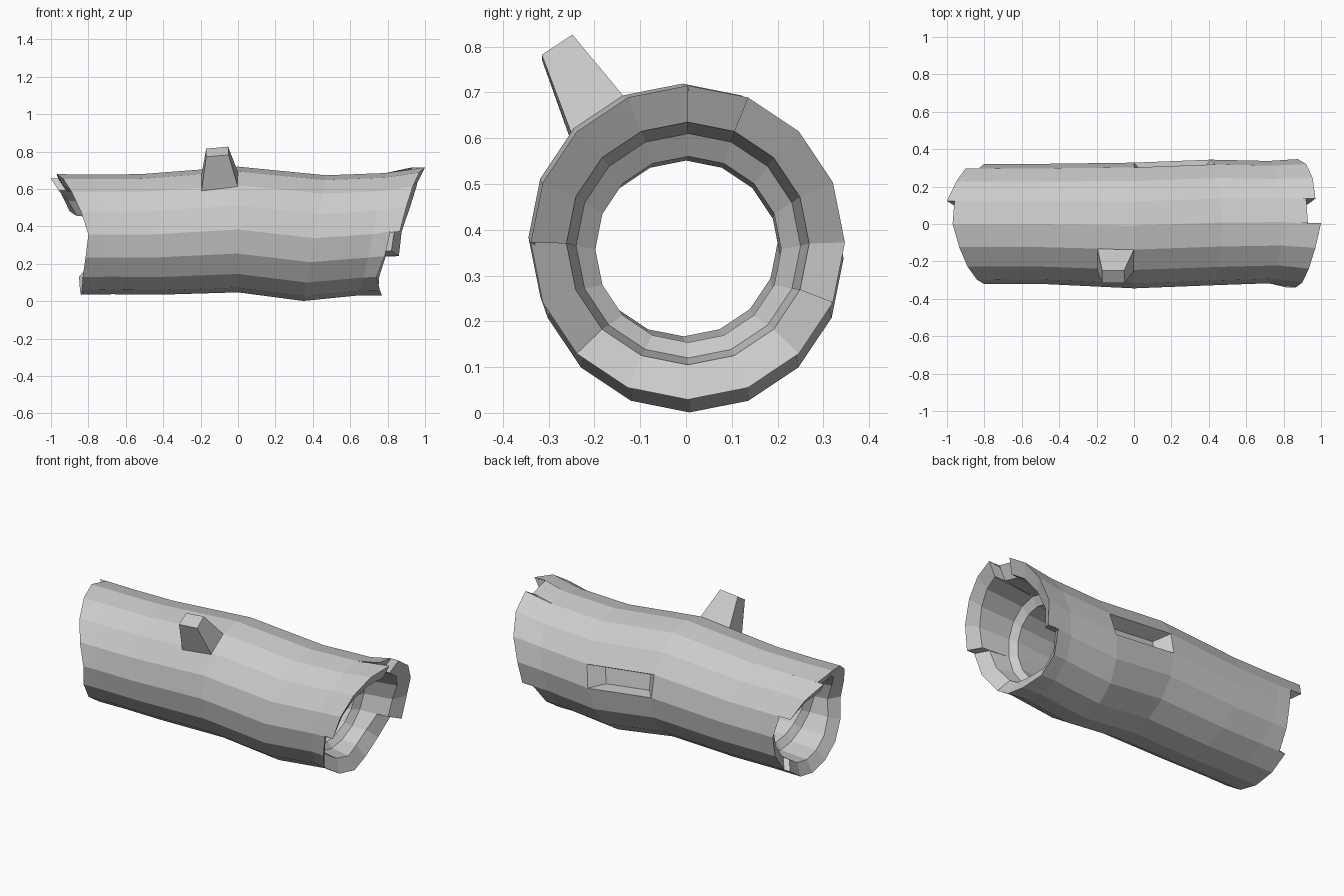
import bpy, bmesh
from math import sin, cos, pi
from mathutils import Vector

if "Cube" in bpy.data.objects:
    bpy.data.objects.remove(bpy.data.objects["Cube"])

N = 16

def pt(x, slant, cy, cz, r, k):
    """Point k of a ring; k counts from the top towards the back."""
    a = 2 * pi * k / N
    return Vector((x + slant * cos(a), cy + r * sin(a), cz + r * cos(a)))

def finish(bm, name):
    bmesh.ops.remove_doubles(bm, verts=bm.verts, dist=0.0005)
    bmesh.ops.recalc_face_normals(bm, faces=bm.faces)
    me = bpy.data.meshes.new(name)
    bm.to_mesh(me)
    bm.free()
    ob = bpy.data.objects.new(name, me)
    bpy.context.collection.objects.link(ob)
    return ob

def add_face(bm, pts):
    return bm.faces.new([bm.verts.new(p) for p in pts])

# Bark rings: x, slant, centre y, centre z, radius
BARK = [(-0.72, -0.05, 0.0, 0.357, 0.320),
        (-0.46, -0.06, 0.0, 0.357, 0.322),
        (0.0, 0.0, -0.008, 0.383, 0.336),
        (0.41, 0.06, 0.008, 0.337, 0.336),
        (0.72, 0.07, 0.01, 0.358, 0.327)]
# Bore rings, right to left, with a narrow ledge near each end
BORE = [(0.66, 0.04, 0.005, 0.365, 0.245),
        (0.63, 0.04, 0.005, 0.357, 0.203),
        (0.41, 0.04, 0.0, 0.346, 0.205),
        (0.0, 0.0, -0.005, 0.372, 0.205),
        (-0.46, -0.04, 0.0, 0.357, 0.205),
        (-0.65, -0.05, 0.0, 0.357, 0.203),
        (-0.68, -0.05, 0.0, 0.357, 0.243)]

# Broken end outlines; a splintered step is given as a (before, after) pair
RIGHT = [(1.0, 0.93), (0.92, 0.97), 0.955, 0.92, 0.875, (0.86, 0.79), 0.755, 0.75,
         0.77, 0.76, 0.74, 0.785, (0.815, 0.865), 0.90, 0.935, 0.97]
LEFT = [-0.97, (-0.96, -1.0), -0.95, (-0.90, -0.83), -0.80, -0.80, (-0.81, -0.85), -0.845,
        -0.84, -0.835, -0.83, -0.815, -0.80, -0.84, -0.89, -0.935]

def end_x(table, k, side):
    v = table[k % N]
    return v[side] if isinstance(v, tuple) else v

def rim(x, k):
    """Outer and inner rim points of a broken end."""
    if x > 0:
        return pt(x, 0, 0.004, 0.372, 0.343, k), pt(x - 0.04, 0, 0.004, 0.370, 0.265, k)
    return pt(x, 0, 0.0, 0.357, 0.322, k), pt(x + 0.04, 0, 0.0, 0.357, 0.255, k)

def column(k, side):
    """Closed lengthwise loop: along the bark and back through the bore."""
    lo, li = rim(end_x(LEFT, k, side), k)
    ro, ri = rim(end_x(RIGHT, k, side), k)
    return [lo] + [pt(*s, k) for s in BARK] + [ro, ri] + [pt(*s, k) for s in BORE] + [li]

# Hollow log
bm = bmesh.new()
for k in range(N):
    a, b = column(k, 1), column(k + 1, 0)
    n = len(a)
    for i in range(n):
        j = (i + 1) % n
        quad = [a[i], a[j], b[j], b[i]]
        if k == 3 and i == 3:
            # Knot hole: face shrunk and sunk into the bark
            mid = sum(quad, Vector()) / 4
            inward = Vector((0, -0.075, -0.015))
            floor = [mid + (p - mid) * 0.68 + inward for p in quad]
            add_face(bm, floor)
            for e in range(4):
                f = (e + 1) % 4
                add_face(bm, [quad[e], quad[f], floor[f], floor[e]])
        else:
            add_face(bm, quad)
    # Splinter step walls
    for table in (LEFT, RIGHT):
        x0, x1 = end_x(table, k, 0), end_x(table, k, 1)
        if x0 != x1:
            (o0, i0), (o1, i1) = rim(x0, k), rim(x1, k)
            add_face(bm, [o0, o1, i1, i0])
finish(bm, "hollow_log")

# Broken branch stub
base = [Vector(p) for p in ((-0.195, -0.25, 0.59), (0.0, -0.25, 0.61),
                            (0.0, -0.135, 0.69), (-0.195, -0.135, 0.68))]
tip = [Vector(p) for p in ((-0.17, -0.315, 0.772), (-0.05, -0.315, 0.782),
                           (-0.053, -0.248, 0.826), (-0.17, -0.248, 0.815))]
sunk = [p + Vector((0, 0.025, -0.04)) for p in base]
bm = bmesh.new()
add_face(bm, tip)
add_face(bm, sunk)
for low, high in ((sunk, base), (base, tip)):
    for e in range(4):
        f = (e + 1) % 4
        add_face(bm, [low[e], low[f], high[f], high[e]])
finish(bm, "branch_stub")
